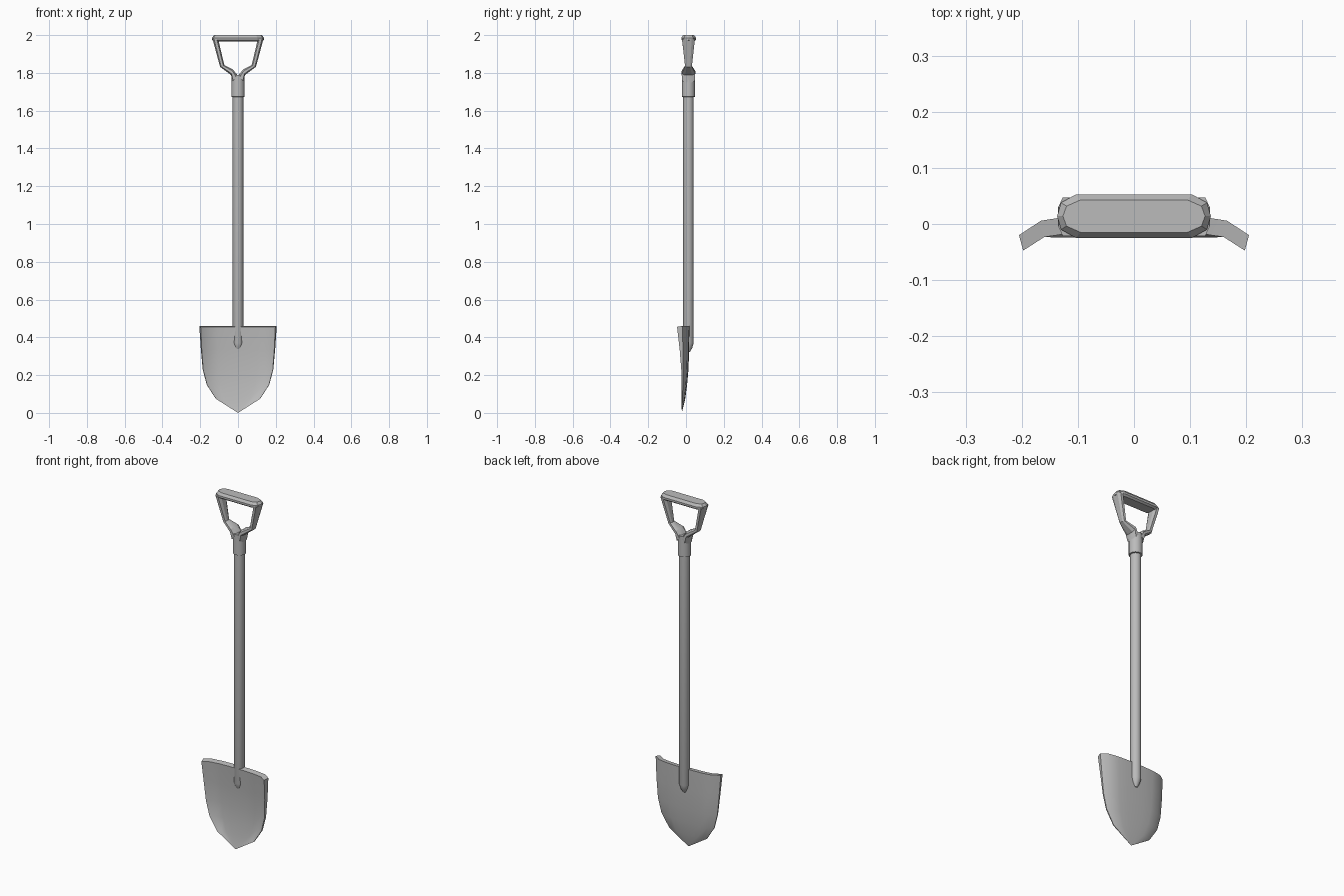
import bpy, bmesh, math

cube = bpy.data.objects.get("Cube")
if cube:
    bpy.data.objects.remove(cube, do_unlink=True)

AXIS_Y = 0.013  # depth of the shaft centreline

grey = bpy.data.materials.new("plain grey")
grey.use_nodes = True
GREY = (0.5, 0.5, 0.5, 1)
grey.diffuse_color = GREY
grey.node_tree.nodes["Principled BSDF"].inputs["Base Color"].default_value = GREY


def finish(name, bm, angle):
    """Turn a bmesh into a named, shaded object."""
    bmesh.ops.remove_doubles(bm, verts=bm.verts, dist=0.0002)
    bmesh.ops.recalc_face_normals(bm, faces=bm.faces)
    mesh = bpy.data.meshes.new(name)
    bm.to_mesh(mesh)
    bm.free()
    obj = bpy.data.objects.new(name, mesh)
    mesh.materials.append(grey)
    bpy.context.collection.objects.link(obj)
    bpy.ops.object.select_all(action="DESELECT")
    obj.select_set(True)
    bpy.context.view_layer.objects.active = obj
    bpy.ops.object.shade_smooth_by_angle(angle=math.radians(angle))
    return obj


def loft(name, rings, angle=35):
    """Skin a row of equal rings and cap both ends."""
    bm = bmesh.new()
    loops = [[bm.verts.new(p) for p in ring] for ring in rings]
    n = len(loops[0])
    for a, b in zip(loops, loops[1:]):
        for i in range(n):
            j = (i + 1) % n
            bm.faces.new((a[i], a[j], b[j], b[i]))
    bm.faces.new(loops[0])
    bm.faces.new(loops[-1])
    return finish(name, bm, angle)


def tube(name, profile, sides=16):
    """Round part from (radius, height) pairs."""
    turns = [math.tau * i / sides for i in range(sides)]
    return loft(name, [[(r * math.cos(t), AXIS_Y + r * math.sin(t), z) for t in turns]
                       for r, z in profile])


# Shaft with a tapered lower end, and the collar around its top
tube("shaft", [(0.008, 0.323), (0.02, 0.344), (0.028, 0.37), (0.028, 1.7)])
tube("handle_collar", [(0.027, 1.672), (0.035, 1.674), (0.035, 1.79)])

# Forked arms: inner point, outer point, half depth
ARM = [((0.0, 1.785), (0.034, 1.75), 0.034),
       ((0.027, 1.818), (0.036, 1.788), 0.036),
       ((0.072, 1.84), (0.095, 1.832), 0.018),
       ((0.104, 1.975), (0.135, 1.98), 0.034)]
SECTION = [(-1, -0.5), (-0.5, -1), (0.5, -1), (1, -0.5),
           (1, 0.5), (0.5, 1), (-0.5, 1), (-1, 0.5)]
for side, name in ((1, "left_handle_arm"), (-1, "right_handle_arm")):
    rings = []
    for (xi, zi), (xo, zo), depth in ARM:
        rings.append([(side * ((xi + xo) / 2 + u * (xo - xi) / 2),
                       AXIS_Y + v * depth,
                       (zi + zo) / 2 + u * (zo - zi) / 2) for u, v in SECTION])
    loft(name, rings, 25)

# Grip: a bevelled bar with clipped ends
corner = [(0.137, 0.0), (0.13, 0.024), (0.103, 0.039)]
half = corner + [(-x, y) for x, y in reversed(corner)]
outline = half + [(x, -y) for x, y in half[-2:0:-1]]
loft("grip", [[(x * (1 - 0.075 * inset), AXIS_Y + 0.001 + y * (1 - 0.26 * inset), z)
               for x, y in outline]
              for inset, z in ((1, 1.967), (0, 1.975), (0, 1.986), (1, 2.0))], 20)

# Blade rows: height, half width, back depth, curve depth, thickness
ROWS = [(0.46, 0.205, 0.018, 0.038, 0.030),
        (0.34, 0.197, 0.017, 0.033, 0.020),
        (0.23, 0.187, 0.013, 0.028, 0.012),
        (0.15, 0.166, 0.006, 0.022, 0.009),
        (0.075, 0.118, -0.004, 0.015, 0.006),
        (0.0, 0.0, -0.022, 0.0, 0.0)]
BEND = [(0, 0), (0.28, 0.02), (0.55, 0.1), (0.81, 0.32), (1, 1)]
COLUMNS = [(-u, d) for u, d in BEND[:0:-1]] + BEND
rings = []
for z, width, back, curve, thick in ROWS:
    back_edge = [(u * width, back - d * curve, z) for u, d in COLUMNS]
    front_edge = [(u * (width - thick * 0.25), back - thick - d * curve * 0.93, z - thick * 0.15)
                  for u, d in COLUMNS]
    rings.append(back_edge + front_edge[::-1])
bm = bmesh.new()
loops = [[bm.verts.new(p) for p in ring] for ring in rings]
n, c = len(rings[0]), len(COLUMNS)
for a, b in zip(loops, loops[1:]):
    for i in range(n):
        j = (i + 1) % n
        bm.faces.new((a[i], a[j], b[j], b[i]))
for i in range(c - 1):
    bm.faces.new((loops[0][i], loops[0][i + 1], loops[0][n - 2 - i], loops[0][n - 1 - i]))
finish("blade", bm, 40)
